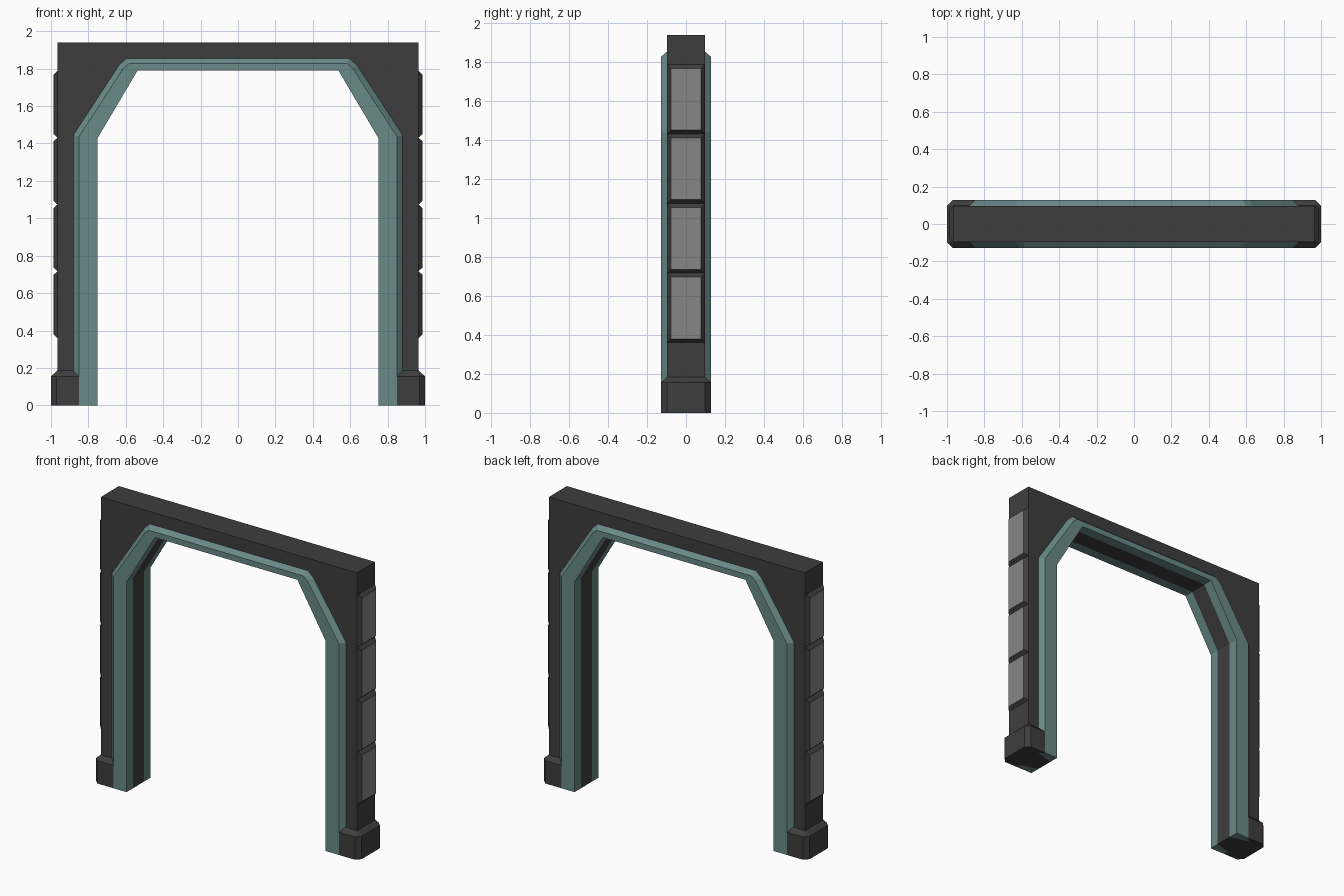
import bpy, bmesh

old = bpy.data.objects.get("Cube")
if old:
    bpy.data.objects.remove(old, do_unlink=True)


def material(name, rgb):
    m = bpy.data.materials.new(name)
    m.use_nodes = True
    m.diffuse_color = (*rgb, 1)
    bsdf = next(n for n in m.node_tree.nodes if n.type == 'BSDF_PRINCIPLED')
    bsdf.inputs["Base Color"].default_value = (*rgb, 1)
    return m


DARK = material("dark grey metal", (0.048, 0.048, 0.048))
TEAL = material("muted teal", (0.14, 0.255, 0.245))
GREY = material("panel grey", (0.24, 0.24, 0.24))

SLAB_X, SLAB_Y, TRIM_Y, BAND_Y, TOP = 0.965, 0.097, 0.128, 0.06, 1.94


def loft(name, rings, mats, closed_caps=True, mat_rule=None):
    """Skin a list of equal-length rings; mat_rule(side) picks the side colour."""
    bm = bmesh.new()
    loops = [[bm.verts.new(p) for p in ring] for ring in rings]
    n = len(loops[0])
    for a, b in zip(loops, loops[1:]):
        for i in range(n):
            j = (i + 1) % n
            f = bm.faces.new((a[i], a[j], b[j], b[i]))
            f.material_index = mat_rule(i) if mat_rule else 0
    if closed_caps:
        bm.faces.new(loops[0])
        bm.faces.new(loops[-1]).material_index = len(mats) - 1
    else:
        # leg ends: two trim halves with the dark core between them
        for end in (loops[0], loops[-1]):
            for ids, k in (((0, 1, 2, 3), 0), ((4, 5, 6, 7), 0), ((0, 3, 4, 7), 1)):
                bm.faces.new([end[i] for i in ids]).material_index = k
    bmesh.ops.recalc_face_normals(bm, faces=bm.faces)
    me = bpy.data.meshes.new(name)
    bm.to_mesh(me)
    bm.free()
    for m in mats:
        me.materials.append(m)
    ob = bpy.data.objects.new(name, me)
    bpy.context.scene.collection.objects.link(ob)
    return ob


def mirrored(path):
    return path + [(-x, z) for x, z in reversed(path)]


# Arch rails: outside edge, front face edge and opening edge
outer = mirrored([(0.88, 0), (0.88, 1.445), (0.635, 1.82), (0.595, 1.855)])
face = mirrored([(0.85, 0), (0.85, 1.437), (0.612, 1.803), (0.582, 1.828)])
inner = mirrored([(0.75, 0), (0.75, 1.43), (0.54, 1.785), (0.535, 1.79)])

# Gate slab around the arch
outline = [(-SLAB_X, 0), (-SLAB_X, TOP), (SLAB_X, TOP), (SLAB_X, 0)] + outer
loft("gate_slab", [[(x, y, z) for x, z in outline] for y in (-SLAB_Y, SLAB_Y)], [DARK])

# Bevelled trim lining the opening, with a dark band along its middle
rings = []
for o, f, i in zip(outer, face, inner):
    section = [(o, -SLAB_Y), (f, -TRIM_Y), (i, -TRIM_Y), (i, -BAND_Y),
               (i, BAND_Y), (i, TRIM_Y), (f, TRIM_Y), (o, SLAB_Y)]
    rings.append([(p[0], y, p[1]) for p, y in section])
loft("arch_trim", rings, [TEAL, DARK], closed_caps=False,
     mat_rule=lambda side: 1 if side == 3 else 0)


def foot_ring(out_x, corner, y, z, s):
    """Plan of a foot with cut outer corners, fitted against the trim bevel."""
    inside = 0.88 - (y - SLAB_Y)
    half = [(0.88, SLAB_Y), (inside, y), (out_x - corner, y), (out_x, y - corner)]
    plan = [(x, -v) for x, v in half] + [(x, v) for x, v in reversed(half)]
    return [(s * x, v, z) for x, v in plan]


for side, s in (("left", 1), ("right", -1)):
    # Foot block with sloped top
    loft(side + "_foot", [foot_ring(1.0, 0.03, TRIM_Y, 0, s),
                          foot_ring(1.0, 0.03, TRIM_Y, 0.155, s),
                          foot_ring(SLAB_X + 0.002, 0.002, SLAB_Y + 0.001, 0.185, s)], [DARK])
    # Column of four raised panels on the outer side
    pitch = 0.357
    for k in range(4):
        low = 0.36 + k * pitch
        ring = []
        for x, inset in ((SLAB_X, 0), (0.987, 0.02)):
            y, a, b = SLAB_Y - inset, low + inset, low + pitch - inset
            ring.append([(s * x, -y, a), (s * x, y, a), (s * x, y, b), (s * x, -y, b)])
        loft(f"{side}_panel_{k + 1}", ring, [DARK, GREY])
